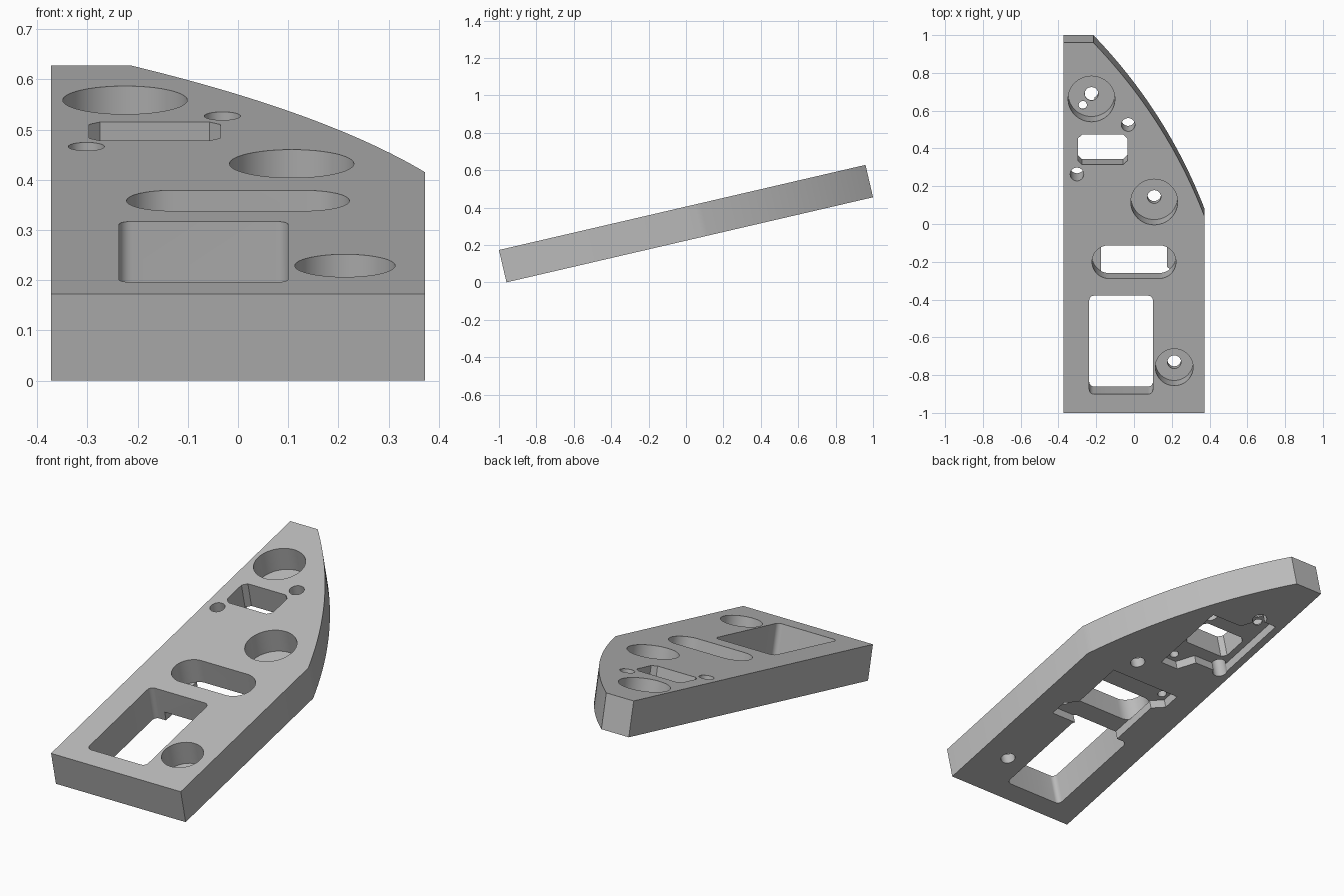
import bpy, bmesh, math
from mathutils import Matrix, Vector

if "Cube" in bpy.data.objects:
    bpy.data.objects.remove(bpy.data.objects["Cube"])

THICK, LENGTH, HALF = 0.1776, 2.012, 0.372
TILT = math.radians(13.07)
FLOOR, RECESS = 0.045, 0.048

grey = bpy.data.materials.new("plain grey")
grey.use_nodes = True
colour = (0.5, 0.5, 0.5, 1)
grey.diffuse_color = colour
grey.node_tree.nodes["Principled BSDF"].inputs["Base Color"].default_value = colour


def prism(name, outline, low, high):
    """Extrude a flat outline between two heights."""
    bm = bmesh.new()
    face = bm.faces.new([bm.verts.new((x, y, low)) for x, y in outline])
    grown = bmesh.ops.extrude_face_region(bm, geom=[face])["geom"]
    verts = [v for v in grown if isinstance(v, bmesh.types.BMVert)]
    bmesh.ops.translate(bm, verts=verts, vec=(0, 0, high - low))
    bmesh.ops.recalc_face_normals(bm, faces=bm.faces)
    mesh = bpy.data.meshes.new(name)
    bm.to_mesh(mesh)
    bm.free()
    mesh.materials.append(grey)
    obj = bpy.data.objects.new(name, mesh)
    bpy.context.collection.objects.link(obj)
    return obj


def rounded(x0, x1, y0, y1, r, steps):
    """Rectangle with rounded corners; one step gives a chamfer."""
    corners = [(x1 - r, y1 - r), (x0 + r, y1 - r), (x0 + r, y0 + r), (x1 - r, y0 + r)]
    return [(cx + r * math.cos(a), cy + r * math.sin(a))
            for q, (cx, cy) in enumerate(corners)
            for a in [(q + i / steps) * math.pi / 2 for i in range(steps + 1)]]


def circle(x, y, r, n=48):
    return [(x + r * math.cos(i * math.tau / n), y + r * math.sin(i * math.tau / n))
            for i in range(n)]


def turned(half, cx, cy):
    """Complete an outline with its half-turn copy about a centre."""
    return half + [(2 * cx - x, 2 * cy - y) for x, y in half]


# Plate outline with one bowed edge
start, end = Vector((HALF, 1.072)), Vector((-0.215, LENGTH))
chord = end - start
outward = Vector((chord.y, -chord.x)).normalized()
bow = [start + chord * t + outward * 0.055 * 4 * t * (1 - t)
       for t in [i / 32 for i in range(33)]]
outline = [(-HALF, 0), (HALF, 0)] + [tuple(p) for p in bow] + [(-HALF, LENGTH)]
plate = prism("control_panel_plate", outline, 0, THICK)

cutters = []


def cut(outline, low=-0.1, high=0.3):
    cutters.append(prism("cutter", outline, low, high))


# Counterbored knob holes
for x, y, r in [(-0.225, 1.706, 0.124), (0.107, 1.146, 0.124), (0.213, 0.248, 0.1)]:
    cut(circle(x, y, r), 0.055, 0.3)
    cut(circle(x, y, 0.036, 32))

# Small through holes beside the switch window
for x, y in [(-0.031, 1.566), (-0.302, 1.297)]:
    cut(circle(x, y, 0.036, 32))

# Windows and the slot pocket
cut(rounded(-0.297, -0.035, 1.349, 1.513, 0.022, 1))
cut(rounded(-0.237, 0.1, 0.102, 0.637, 0.025, 6))
cut(rounded(-0.222, 0.222, 0.73, 0.911, 0.09, 12), FLOOR, 0.3)

# Underside recesses with blind pilot holes
cut(turned([(-0.332, 1.29), (-0.154, 1.288), (-0.1, 1.205), (0.003, 1.205)],
           -0.1645, 1.4535), -0.1, RECESS)
cut(turned([(-0.175, 0.63), (0.236, 0.63), (0.236, 0.72), (0.175, 0.762)],
           0, 0.834), -0.1, RECESS)
for x, y in [(-0.058, 1.245), (-0.271, 1.645), (0.197, 0.69), (-0.197, 0.978)]:
    cut(circle(x, y, 0.022, 24), -0.1, 0.1)

# Apply every cut
for cutter in cutters:
    mod = plate.modifiers.new("cut", "BOOLEAN")
    mod.operation, mod.solver, mod.object = "DIFFERENCE", "EXACT", cutter
bpy.context.view_layer.update()
graph = bpy.context.evaluated_depsgraph_get()
mesh = bpy.data.meshes.new_from_object(plate.evaluated_get(graph))
plate.modifiers.clear()
plate.data = mesh
for cutter in cutters:
    bpy.data.objects.remove(cutter)

# Tilt the plate into place
shift = Matrix.Translation((0, -LENGTH * math.cos(TILT) / 2 + THICK * math.sin(TILT) / 2, 0))
mesh.transform(shift @ Matrix.Rotation(TILT, 4, "X"))
bpy.context.view_layer.objects.active = plate
plate.select_set(True)
bpy.ops.object.shade_smooth_by_angle(angle=math.radians(25))
